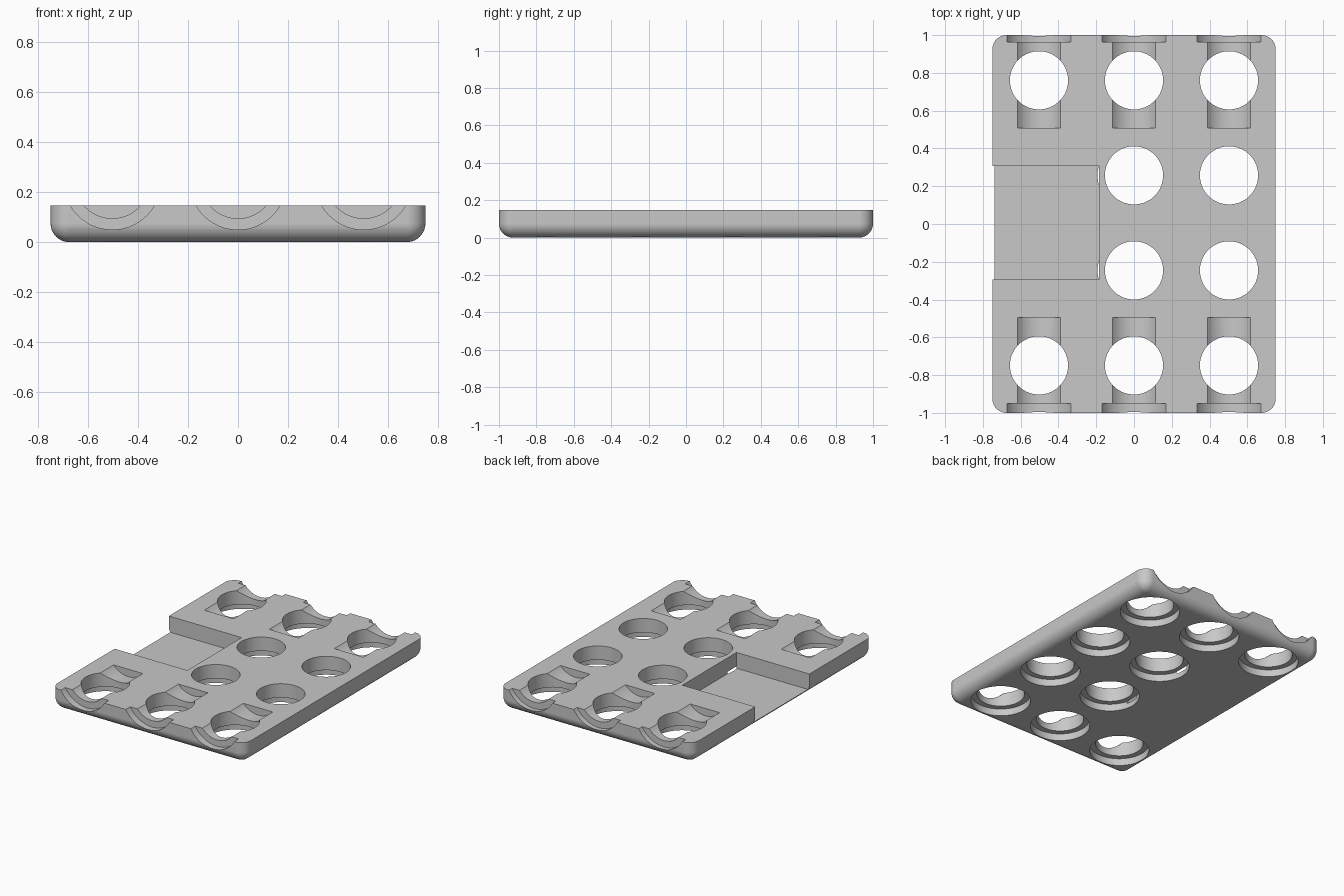
import bpy
import bmesh
import math
from mathutils import Matrix

if "Cube" in bpy.data.objects:
    bpy.data.objects.remove(bpy.data.objects["Cube"], do_unlink=True)

HEIGHT, FILLET = 0.147, 0.075
PITCH, SHIFT = 0.503, 0.006      # hole spacing, slight offset of the layout in y
AXIS_Z = 0.245                   # groove axis lies above the top face

grey = bpy.data.materials.new("plain grey")
grey.use_nodes = True
colour = (0.58, 0.58, 0.58, 1)
grey.diffuse_color = colour
grey.node_tree.nodes["Principled BSDF"].inputs["Base Color"].default_value = colour


def make_object(name, bm):
    mesh = bpy.data.meshes.new(name)
    bm.to_mesh(mesh)
    bm.free()
    mesh.materials.append(grey)
    obj = bpy.data.objects.new(name, mesh)
    bpy.context.collection.objects.link(obj)
    return obj


def box(low, high):
    bm = bmesh.new()
    size = [b - a for a, b in zip(low, high)]
    mid = [(a + b) / 2 for a, b in zip(low, high)]
    bmesh.ops.create_cube(bm, size=1, matrix=Matrix.Translation(mid) @ Matrix.Diagonal((*size, 1)))
    return bm


def cylinder(radius, length, centre, along_y=False):
    bm = bmesh.new()
    turn = Matrix.Rotation(math.pi / 2 if along_y else 0, 4, "X")
    bmesh.ops.create_cone(bm, cap_ends=True, segments=72, radius1=radius, radius2=radius,
                          depth=length, matrix=Matrix.Translation(centre) @ turn)
    return bm


# Plate with rounded corners and a rounded bottom rim
bm = box((-0.75, -1, 0), (0.75, 1, HEIGHT))
rim = [e for e in bm.edges if min(v.co.z for v in e.verts) < HEIGHT / 2]
bmesh.ops.bevel(bm, geom=rim, offset=FILLET, segments=10, profile=0.5, affect="EDGES")
plate = make_object("plate", bm)
bpy.context.view_layer.objects.active = plate
plate.select_set(True)


def cut(bm):
    cutter = make_object("cutter", bm)
    cutter.hide_render = True
    mod = plate.modifiers.new("cut", "BOOLEAN")
    mod.operation, mod.solver, mod.object = "DIFFERENCE", "EXACT", cutter
    bpy.ops.object.modifier_apply(modifier=mod.name)
    bpy.data.objects.remove(cutter, do_unlink=True)


# Rectangular recess open to the right side
cut(box((-1, SHIFT - 0.3, 0.036), (-0.186, SHIFT + 0.3, 0.4)))

for column in (-1, 0, 1):
    x = column * PITCH
    for row in (-1.5, -0.5, 0.5, 1.5):
        if column == -1 and abs(row) < 1:
            continue
        y = SHIFT + row * PITCH
        # Through hole with a wider counterbore underneath
        cut(cylinder(0.154, 1, (x, y, 0)))
        cut(cylinder(0.193, 0.1, (x, y, 0)))
    for side in (-1, 1):
        # Shallow neck groove and wider flange groove at each end
        cut(cylinder(0.15, 0.8, (x, SHIFT + side * 0.902, AXIS_Z), True))
        cut(cylinder(0.195, 0.2, (x, SHIFT + side * 1.057, AXIS_Z), True))

bpy.ops.object.shade_smooth_by_angle(angle=math.radians(30))
normals = plate.modifiers.new("even shading", "WEIGHTED_NORMAL")
normals.keep_sharp = True
